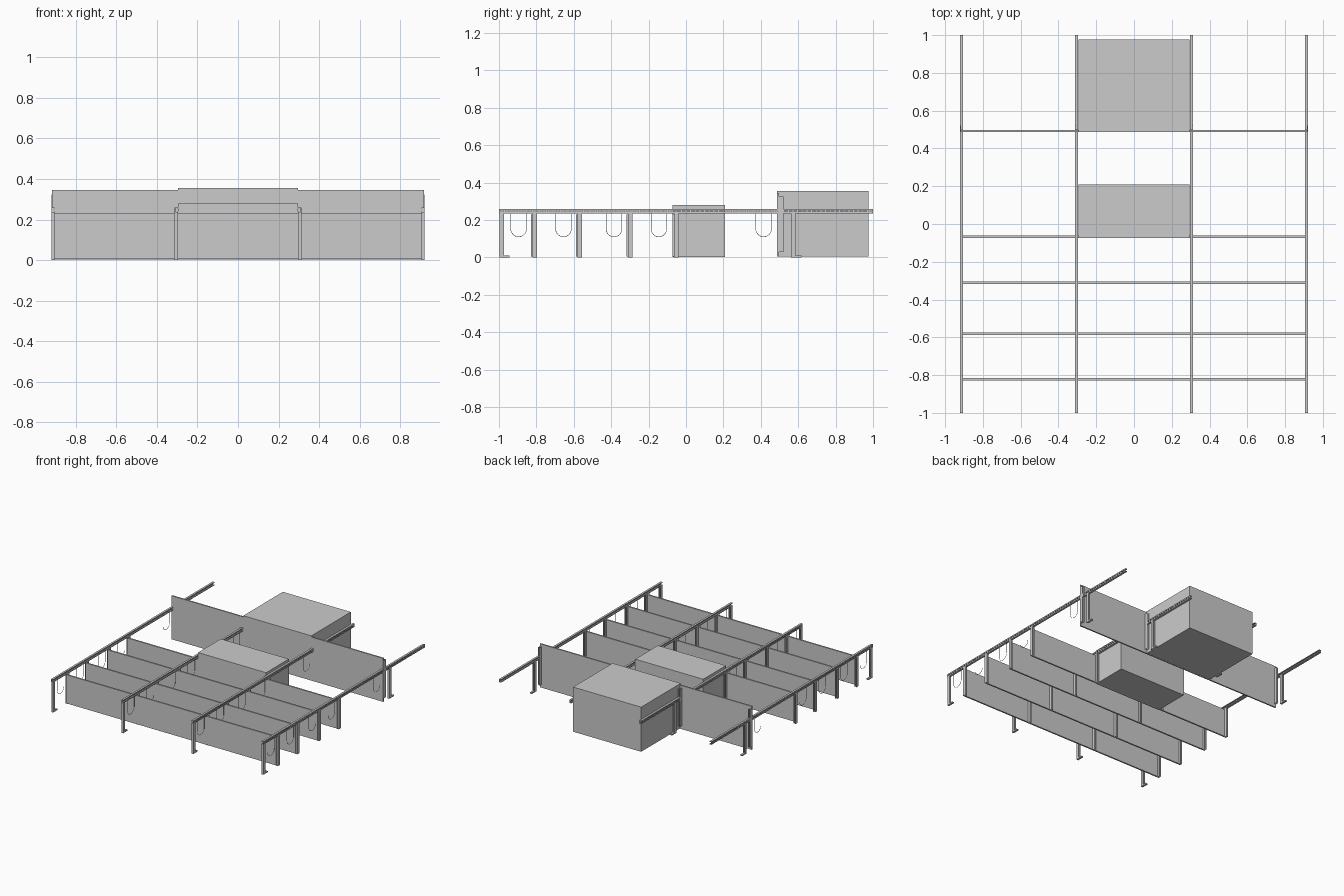
import bpy, bmesh, math
from mathutils import Matrix, Vector

if "Cube" in bpy.data.objects:
    bpy.data.objects.remove(bpy.data.objects["Cube"])


def boxes(name, parts):
    """One object made of boxes given as (x0, x1, y0, y1, z0, z1)."""
    bm = bmesh.new()
    for x0, x1, y0, y1, z0, z1 in parts:
        m = Matrix.Translation(((x0 + x1) / 2, (y0 + y1) / 2, (z0 + z1) / 2))
        m = m @ Matrix.Diagonal((abs(x1 - x0), abs(y1 - y0), abs(z1 - z0), 1))
        bmesh.ops.create_cube(bm, size=1, matrix=m)
    me = bpy.data.meshes.new(name)
    bm.to_mesh(me)
    bm.free()
    ob = bpy.data.objects.new(name, me)
    bpy.context.collection.objects.link(ob)
    return ob


def channel_post(name, x, y, z0, z1, depth=0.024, w=0.008, t=0.003):
    """Upright lipped channel, web towards the front, open to the back."""
    y1 = y + depth
    return boxes(name, [
        (x - w, x + w, y, y + t, z0, z1),
        (x - w, x - w + t, y, y1, z0, z1),
        (x + w - t, x + w, y, y1, z0, z1),
        (x - w, x - w / 2, y1 - t, y1, z0, z1),
        (x + w / 2, x + w, y1 - t, y1, z0, z1)])


def rail(name, x, side):
    """Slotted lipped channel along y; the slotted web faces outward."""
    w, t, z0, z1 = 0.008, 0.003, 0.235, 0.26
    o, i = x + side * w, x - side * w
    ow, iw = o - side * t, i + side * t
    parts = [(i, o, -1, 1, z1 - t, z1), (i, o, -1, 1, z0, z0 + t),
             (ow, o, -1, 1, z0, 0.244), (ow, o, -1, 1, 0.251, z1),
             (i, iw, -1, 1, z0, 0.241), (i, iw, -1, 1, 0.254, z1)]
    n = 80
    for k in range(n + 1):
        y = -0.995 + 1.99 * k / n
        parts.append((ow, o, y - 0.005, y + 0.005, 0.244, 0.251))
    return boxes(name, parts)


def hook(name, x, y):
    """Thin U-shaped hanging strap."""
    r = 0.042
    pts = [(y - r, 0.235)]
    pts += [(y - r * math.cos(math.pi * k / 12),
             0.152 - r * math.sin(math.pi * k / 12)) for k in range(13)]
    pts.append((y + r, 0.235))
    cu = bpy.data.curves.new(name, 'CURVE')
    cu.dimensions = '3D'
    cu.bevel_depth = 0.0015
    cu.bevel_resolution = 1
    cu.use_fill_caps = True
    sp = cu.splines.new('POLY')
    sp.points.add(len(pts) - 1)
    for p, (py, pz) in zip(sp.points, pts):
        p.co = (x, py, pz, 1)
    ob = bpy.data.objects.new(name, cu)
    bpy.context.collection.objects.link(ob)


panel_y = [-0.828, -0.587, -0.317, -0.073]
hook_y = [-0.895, -0.655, -0.385, -0.145, 0.415]

# Cross panels and the taller back panel
for y in panel_y:
    boxes("cross_panel", [(-0.91, 0.91, y, y + 0.012, 0.006, 0.23)])
boxes("back_panel", [(-0.918, 0.918, 0.487, 0.498, 0.004, 0.345)])

# Closed boxes on the centre line
boxes("middle_box", [(-0.295, 0.295, -0.073, 0.208, 0.003, 0.28)])
boxes("back_box", [(-0.295, 0.295, 0.487, 0.977, 0.005, 0.355)])

# Rails with their posts, feet and hooks
for x in (-0.912, -0.304, 0.304, 0.912):
    s = 1 if x > 0 else -1
    rail("slotted_rail", x, s)
    channel_post("front_post", x, -0.998, 0, 0.236)
    boxes("front_foot", [(x - 0.008, x + 0.008, -0.998, -0.945, 0, 0.01)])
    for y in panel_y:
        channel_post("panel_post", x, y + 0.008, 0, 0.236)
    channel_post("back_panel_post", x, 0.497, 0.03, 0.325)
    channel_post("rear_post", x, 0.562, 0, 0.236)
    boxes("rear_foot", [(x - 0.008, x + 0.008, 0.562, 0.618, 0, 0.01)])
    for y in hook_y:
        hook("hanging_hook", x, y)
